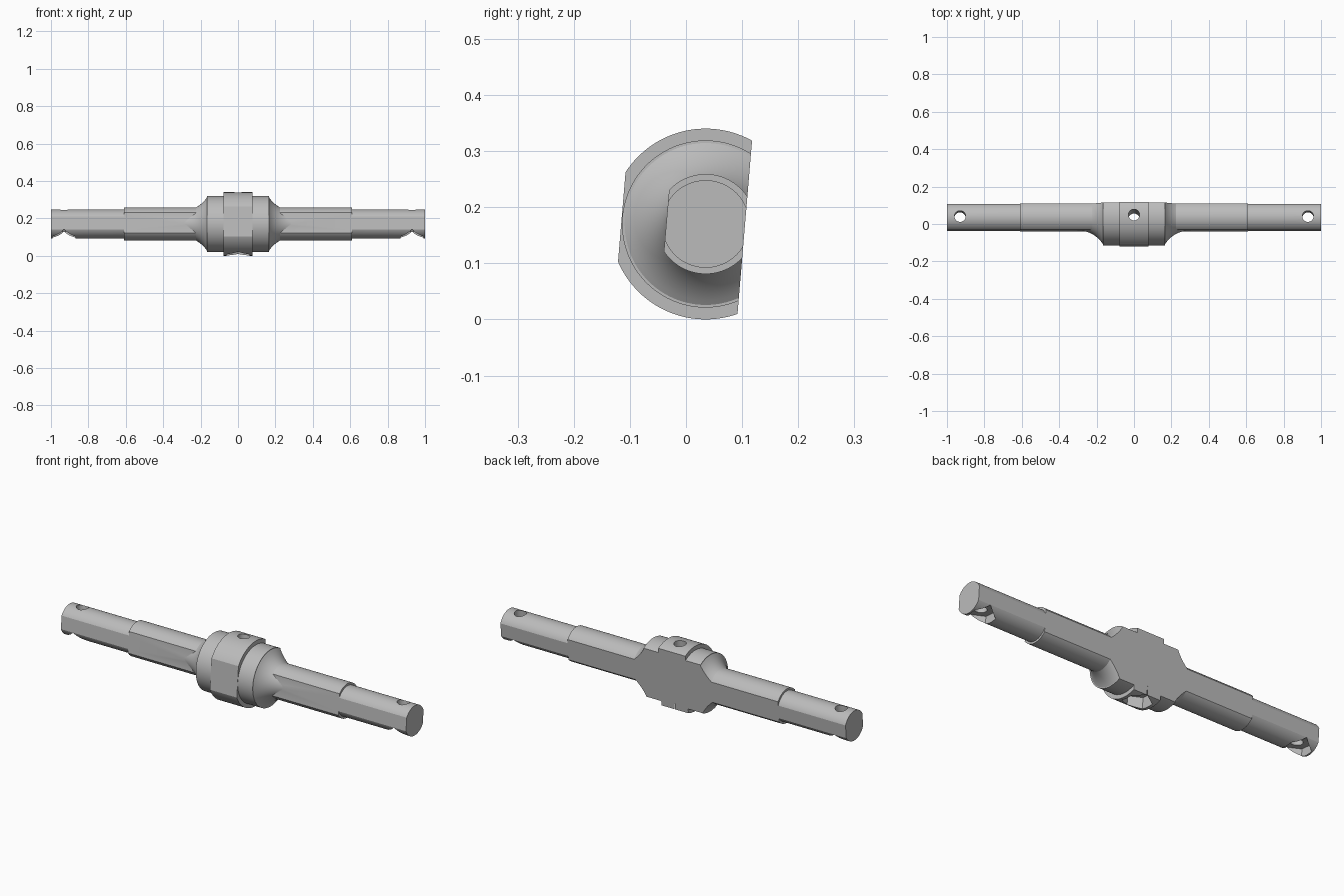
import bpy, bmesh, math
from mathutils import Matrix, Vector

if "Cube" in bpy.data.objects:
    bpy.data.objects.remove(bpy.data.objects["Cube"], do_unlink=True)

FLAT = 0.07          # distance of the flats from the axis
TILT = math.radians(-4.8)
SEGMENTS = 128

steel = bpy.data.materials.new("grey_steel")
steel.use_nodes = True
grey = (0.5, 0.5, 0.5, 1)
steel.diffuse_color = grey
steel.node_tree.nodes["Principled BSDF"].inputs["Base Color"].default_value = grey


def make_object(name, bm):
    bmesh.ops.recalc_face_normals(bm, faces=bm.faces)
    mesh = bpy.data.meshes.new(name)
    bm.to_mesh(mesh)
    bm.free()
    mesh.materials.append(steel)
    ob = bpy.data.objects.new(name, mesh)
    bpy.context.collection.objects.link(ob)
    return ob


def turned(name, half_profile):
    """Solid of revolution about x, mirrored about x = 0."""
    profile = [(-x, r) for x, r in reversed(half_profile)] + half_profile
    bm = bmesh.new()
    rings = []
    for x, r in profile:
        rings.append([bm.verts.new((x, r * math.cos(a), r * math.sin(a)))
                      for a in (math.tau * i / SEGMENTS for i in range(SEGMENTS))])
    for low, high in zip(rings, rings[1:]):
        for i in range(SEGMENTS):
            j = (i + 1) % SEGMENTS
            bm.faces.new((low[i], low[j], high[j], high[i]))
    bm.faces.new(rings[0])
    bm.faces.new(rings[-1])
    return make_object(name, bm)


def slab(name, y_from, y_to):
    bm = bmesh.new()
    bmesh.ops.create_cube(bm, size=1)
    bmesh.ops.scale(bm, vec=Vector((3, y_to - y_from, 1)), verts=bm.verts)
    bmesh.ops.translate(bm, vec=Vector((0, (y_from + y_to) / 2, 0)), verts=bm.verts)
    return make_object(name, bm)


def prism(name, sides, radius, x, z_from, z_to):
    """Upright prism with a corner toward the front."""
    bm = bmesh.new()
    bmesh.ops.create_cone(bm, cap_ends=True, segments=sides, radius1=radius,
                          radius2=radius, depth=z_to - z_from)
    first = min(bm.verts, key=lambda v: v.co.y).co
    turn = -math.pi / 2 - math.atan2(first.y, first.x)
    bmesh.ops.rotate(bm, matrix=Matrix.Rotation(turn, 3, "Z"), verts=bm.verts)
    bmesh.ops.translate(bm, vec=Vector((x, 0, (z_from + z_to) / 2)), verts=bm.verts)
    return make_object(name, bm)


def combine(target, tool, operation):
    mod = target.modifiers.new("boolean", "BOOLEAN")
    mod.operation = operation
    mod.solver = "EXACT"
    mod.object = tool
    graph = bpy.context.evaluated_depsgraph_get()
    mesh = bpy.data.meshes.new_from_object(target.evaluated_get(graph))
    target.modifiers.clear()
    target.data = mesh
    bpy.data.objects.remove(tool, do_unlink=True)


# Stepped shaft with a front flat
shaft = turned("shaft", [(0.61, 0.089), (0.61, 0.078), (1.0, 0.078)])
combine(shaft, slab("front_cutter", -0.5, -FLAT), "DIFFERENCE")

# Collar with a raised ring and concave flares
flare = [(0.3 - 0.159 * math.sin(a), FLAT - 0.0005 + 0.159 * (1 - math.cos(a)))
         for a in (math.radians(58) * i / 16 for i in range(16, -1, -1))]
collar = turned("collar", [(0.078, 0.17), (0.078, 0.149), (0.165, 0.149)] + flare)
combine(collar, slab("ring_cutter", -0.5, -0.15), "DIFFERENCE")
combine(shaft, collar, "UNION")

# Flat back
combine(shaft, slab("back_cutter", FLAT, 0.5), "DIFFERENCE")

# Bolt holes with hexagonal pockets underneath
for x, ceiling in ((-0.93, -0.035), (0, -0.11), (0.93, -0.035)):
    combine(shaft, prism("bolt_cutter", 40, 0.03, x, -0.4, 0.4), "DIFFERENCE")
    combine(shaft, prism("nut_cutter", 6, 0.0705, x, -0.4, ceiling), "DIFFERENCE")

# Final pose and shading
shaft.data.transform(Matrix.Translation((0, 0.035, 0.17)) @ Matrix.Rotation(TILT, 4, "X"))
bpy.ops.object.select_all(action="DESELECT")
shaft.select_set(True)
bpy.context.view_layer.objects.active = shaft
bpy.ops.object.shade_smooth_by_angle(angle=math.radians(25))
